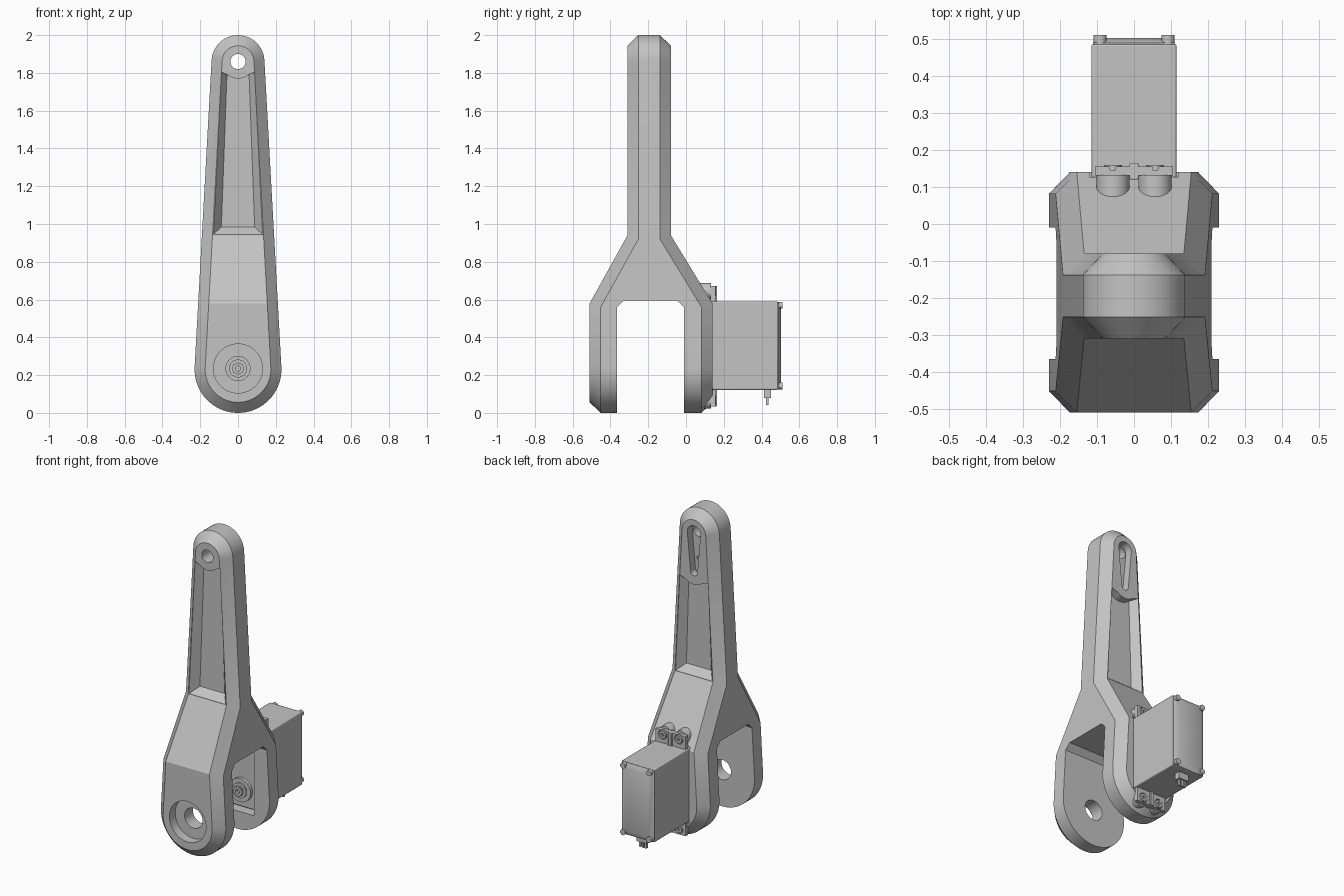
import bpy, bmesh, math
from mathutils import Vector

cube = bpy.data.objects.get("Cube")
if cube:
    bpy.data.objects.remove(cube, do_unlink=True)

grey = bpy.data.materials.new("light_grey")
grey.use_nodes = True
grey.diffuse_color = (0.55, 0.55, 0.55, 1)
grey.node_tree.nodes["Principled BSDF"].inputs["Base Color"].default_value = (0.55, 0.55, 0.55, 1)


def finish(name, bm):
    bmesh.ops.remove_doubles(bm, verts=bm.verts, dist=1e-5)
    bmesh.ops.recalc_face_normals(bm, faces=bm.faces)
    mesh = bpy.data.meshes.new(name)
    bm.to_mesh(mesh)
    bm.free()
    mesh.materials.append(grey)
    ob = bpy.data.objects.new(name, mesh)
    bpy.context.collection.objects.link(ob)
    return ob


def loft(name, rings):
    """Closed solid through rings of equal point count."""
    bm = bmesh.new()
    vs = [[bm.verts.new(p) for p in ring] for ring in rings]
    n = len(vs[0])
    for a, b in zip(vs, vs[1:]):
        for i in range(n):
            j = (i + 1) % n
            bm.faces.new((a[i], a[j], b[j], b[i]))
    bm.faces.new(vs[0])
    bm.faces.new(vs[-1])
    return finish(name, bm)


def prism_y(name, outline, y0, y1):
    return loft(name, [[(x, y, z) for x, z in outline] for y in (y0, y1)])


def box(name, x0, x1, y0, y1, z0, z1):
    return prism_y(name, [(x0, z0), (x1, z0), (x1, z1), (x0, z1)], y0, y1)


def arc(cx, cz, r, a0, a1, n):
    return [(cx + r * math.cos(a0 + (a1 - a0) * i / n),
             cz + r * math.sin(a0 + (a1 - a0) * i / n)) for i in range(n + 1)]


def rod(name, x, z, r, y0, y1, n=32):
    return prism_y(name, arc(x, z, r, 0, 2 * math.pi, n)[:-1], y0, y1)


def select(ob):
    bpy.ops.object.select_all(action='DESELECT')
    ob.select_set(True)
    bpy.context.view_layer.objects.active = ob


def cut(ob, cutter):
    cutter.hide_render = True
    mod = ob.modifiers.new("cut", 'BOOLEAN')
    mod.operation = 'DIFFERENCE'
    mod.solver = 'EXACT'
    mod.object = cutter
    select(ob)
    bpy.ops.object.modifier_apply(modifier=mod.name)
    bpy.data.objects.remove(cutter, do_unlink=True)


def bevel(ob, width):
    mod = ob.modifiers.new("bevel", 'BEVEL')
    mod.width, mod.segments = width, 2
    return ob


# Link arm: tapered round-ended outline, chamfered rims, flared fork
LOW, HIGH, R_LOW, R_HIGH, CH = 0.23, 1.86, 0.23, 0.14, 0.056
TILT = math.asin((R_LOW - R_HIGH) / (HIGH - LOW))


def half_outline(inset, kinks):
    top = arc(0, HIGH, R_HIGH - inset, math.pi / 2, TILT, 12)
    low = arc(0, LOW, R_LOW - inset, TILT, -math.pi / 2, 18)
    (xa, za), (xb, zb) = top[-1], low[0]
    sides = [(xa + (xb - xa) * (z - za) / (zb - za), z) for z in kinks]
    return top + sides + low


def flare(z, kinks):
    return min(1, max(0, (kinks[0] - z) / (kinks[0] - kinks[1])))


rims = [(CH, 0, (0.94, 0.58)), (0, 0.058, (0.92, 0.56))]
front = [[(x, -0.31 - 0.2 * flare(z, k) + d, z) for x, z in half_outline(i, k)] for i, d, k in rims]
back = [[(x, -0.08 + 0.22 * flare(z, k) - d, z) for x, z in half_outline(i, k)] for i, d, k in rims]
bm = bmesh.new()
rows = []
for pts in zip(front[0], front[1], back[1], back[0]):
    loop = list(pts) + [(-x, y, z) for x, y, z in reversed(pts)]
    rows.append([bm.verts.new(p) for p in loop])
for a, b in zip(rows, rows[1:]):
    for i in range(8):
        j = (i + 1) % 8
        bm.faces.new((a[i], a[j], b[j], b[i]))
arm = finish("link_arm", bm)

# Fork gap with chamfered roof
gap = [(-0.365, -0.1), (-0.01, -0.1), (-0.01, 0.56), (-0.045, 0.595), (-0.33, 0.595), (-0.365, 0.56)]
cut(arm, loft("gap_cutter", [[(x, y, z) for y, z in gap] for x in (-0.5, 0.5)]))


# Tapered pockets on both faces, curved around the upper boss
def pocket(face, inward, boss_z):
    def ring(w_low, w_high, z_low, spread, y):
        curve = arc(0, boss_z, 0.09, math.pi * (1.5 - spread), math.pi * (1.5 + spread), 10)
        ends = [(-w_high, boss_z - 0.055), (w_high, boss_z - 0.055)]
        pts = [(-w_low, z_low), ends[0]] + curve + [ends[1], (w_low, z_low)]
        return [(x, y, z) for x, z in pts]
    wide = 0.088 + (1.86 - boss_z) * 0.05
    shallow = ring(0.13, wide, 0.945, 0.22, face)
    outside = [(x, y - inward * 0.05, z) for x, y, z in shallow]
    floor = ring(0.088, wide - 0.03, 0.985, 0.18, face + inward * 0.05)
    cut(arm, loft("pocket_cutter", [outside, shallow, floor]))


pocket(-0.31, 1, 1.86)
pocket(-0.08, -1, 1.62)

# Pivot hole, horn-shaped recess, bearing seat and drive bay
cut(arm, rod("pivot_cutter", 0, HIGH, 0.04, -0.5, 0.2))
horn = arc(0, HIGH, 0.047, 0, math.pi, 14) + arc(0, 1.61, 0.024, math.pi, 2 * math.pi, 10)
cut(arm, prism_y("horn_cutter", horn, -0.13, 0.1))
cut(arm, rod("horn_screw_cutter", 0, 1.68, 0.014, -0.18, 0.0, 16))
cut(arm, rod("seat_cutter", 0, 0.235, 0.13, -0.6, -0.45, 48))
cut(arm, rod("bore_cutter", 0, 0.235, 0.064, -0.6, -0.3))
cut(arm, box("bay_cutter", -0.12, 0.12, -0.05, 0.3, 0.115, 0.6))

# Actuator case and rear cover
bevel(box("motor_case", -0.115, 0.115, 0.04, 0.487, 0.122, 0.59), 0.006)
cover = [(-0.115, 0.122), (0.115, 0.122), (0.115, 0.59), (-0.115, 0.59)]
rings = []
for s, y in ((0.97, 0.48), (0.97, 0.49), (0.72, 0.503)):
    inset = 0.115 * (1 - s)
    rings.append([(x - math.copysign(inset, x), y, z - math.copysign(inset, z - 0.35)) for x, z in cover])
loft("rear_cover", rings)

# Output shaft with collar
rod("shaft_collar", 0, 0.235, 0.075, 0.02, 0.05, 40)
rod("shaft_hub", 0, 0.235, 0.048, 0.012, 0.05)
spline = [(r * math.cos(math.pi * i / 16), 0.235 + r * math.sin(math.pi * i / 16))
          for i in range(32) for r in ((0.032, 0.028)[i % 2],)]
shaft = prism_y("output_shaft", spline, -0.005, 0.05)
cut(shaft, rod("shaft_cutter", 0, 0.235, 0.014, -0.05, 0.02, 16))

# Mounting flanges with bosses and hollow screws, above and below the case
for label, z0, z1, zc in (("upper", 0.585, 0.672, 0.643), ("lower", 0.035, 0.125, 0.068)):
    flange = box(label + "_flange", -0.106, 0.106, 0.131, 0.156, z0, z1)
    for side, sx in (("left", 1), ("right", -1)):
        x = sx * 0.057
        cut(flange, rod("flange_cutter", x, zc, 0.03, 0.146, 0.2, 24))
        rod(f"{label}_{side}_boss", x, zc, 0.045, 0.06, 0.132)
        screw = rod(f"{label}_{side}_screw", x, zc, 0.024, 0.12, 0.16, 24)
        cut(screw, rod("socket_cutter", x, zc, 0.011, 0.145, 0.2, 6))
    rib = box(label + "_flange_rib", -0.012, 0.012, 0.12, 0.165, z0, z1)
    bevel(rib, 0.003)

# Corner screws on the rear cover
for side, sx in (("left", 1), ("right", -1)):
    for level, z in (("top", 0.57), ("bottom", 0.143)):
        rod(f"cover_screw_{level}_{side}", sx * 0.092, z, 0.018, 0.48, 0.511, 20)

# Cable plug under the case
box("cable_plug", -0.035, 0.035, 0.412, 0.45, 0.08, 0.13)
for i in (-1, 0, 1):
    box(f"plug_pin_{i + 2}", i * 0.02 - 0.006, i * 0.02 + 0.006, 0.424, 0.438, 0.042, 0.085)

for ob in [o for o in bpy.context.collection.objects if o.type == 'MESH']:
    select(ob)
    bpy.ops.object.shade_smooth_by_angle(angle=math.radians(25))
